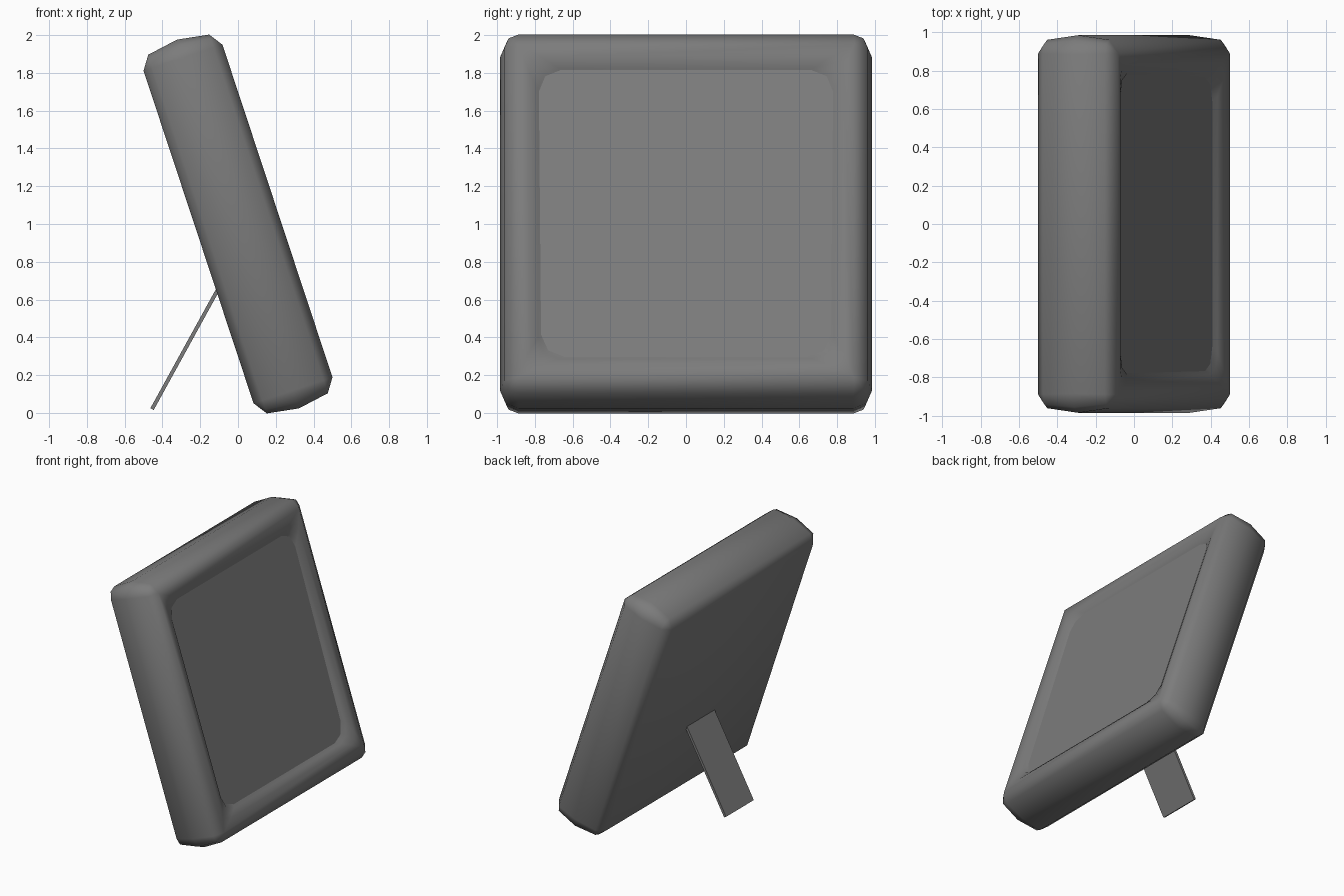
import bpy, bmesh, math
from mathutils import Matrix

if "Cube" in bpy.data.objects:
    bpy.data.objects.remove(bpy.data.objects["Cube"])

# Everything on the frame is built upright (x = depth), then leaned back
LEAN = Matrix.Translation((0, 0, 1)) @ Matrix.Rotation(math.radians(-18.3), 4, 'Y')

dark_grey = bpy.data.materials.new("dark_grey")
dark_grey.diffuse_color = (0.2, 0.2, 0.2, 1)
dark_grey.use_nodes = True
dark_grey.node_tree.nodes["Principled BSDF"].inputs["Base Color"].default_value = dark_grey.diffuse_color


def finish(name, bm, angle=None):
    bmesh.ops.remove_doubles(bm, verts=bm.verts, dist=0.0005)
    bmesh.ops.recalc_face_normals(bm, faces=bm.faces)
    mesh = bpy.data.meshes.new(name)
    bm.to_mesh(mesh)
    bm.free()
    mesh.materials.append(dark_grey)
    ob = bpy.data.objects.new(name, mesh)
    bpy.context.collection.objects.link(ob)
    if angle:
        bpy.ops.object.select_all(action='DESELECT')
        ob.select_set(True)
        bpy.context.view_layer.objects.active = ob
        bpy.ops.object.shade_smooth_by_angle(angle=math.radians(angle))
    return ob


def ring(bm, depth, half_y, half_z, r, dz=0, segs=2):
    """Rounded rectangle loop at a given depth."""
    verts = []
    for q, (sy, sz) in enumerate(((1, 1), (-1, 1), (-1, -1), (1, -1))):
        for i in range(segs + 1):
            a = math.radians(90 * q + 90 * i / segs)
            verts.append(bm.verts.new((depth,
                                       sy * (half_y - r) + r * math.cos(a),
                                       sz * (half_z - r) + r * math.sin(a) + dz)))
    return verts


def box(name, size, matrix):
    bm = bmesh.new()
    bmesh.ops.create_cube(bm, size=1, matrix=matrix @ Matrix.Diagonal((*size, 1)))
    return finish(name, bm)


# Frame: padded body from back face, around the sides, over the lip into the recess
profile = [(-0.22, 0.89, 0.927, 0.0), (-0.17, 0.961, 1.0, 0.073),
           (0, 0.985, 1.028, 0.1), (0.17, 0.961, 1.0, 0.073),
           (0.22, 0.89, 0.927, 0.0), (0.211, 0.835, 0.86, 0.07),
           (0.19, 0.785, 0.81, 0.115, -0.006), (0.14, 0.745, 0.77, 0.14, -0.006)]
bm = bmesh.new()
rings = [ring(bm, *p) for p in profile]
for a, b in zip(rings, rings[1:]):
    n = len(a)
    for i in range(n):
        j = (i + 1) % n
        bm.faces.new((a[i], a[j], b[j], b[i]))
bm.faces.new(rings[0])
bm.faces.new(rings[-1])
bmesh.ops.transform(bm, matrix=LEAN, verts=bm.verts)
finish("frame", bm, 70)

# Picture panel: flat sheet whose edges are buried in the lip
tilt = Matrix.Rotation(math.radians(0.6), 4, 'Y')
box("picture_panel", (0.03, 1.61, 1.66),
    LEAN @ Matrix.Translation((0.16, -0.01, -0.005)) @ tilt)

# Prop leg: thin strip from the back face down to the ground
top, foot = (-0.10, 0.665), (-0.455, 0.02)
dx, dz = top[0] - foot[0], top[1] - foot[1]
box("prop_leg", (0.02, 0.35, math.hypot(dx, dz)),
    Matrix.Translation(((top[0] + foot[0]) / 2, -0.02, (top[1] + foot[1]) / 2))
    @ Matrix.Rotation(math.atan2(dx, dz), 4, 'Y'))
